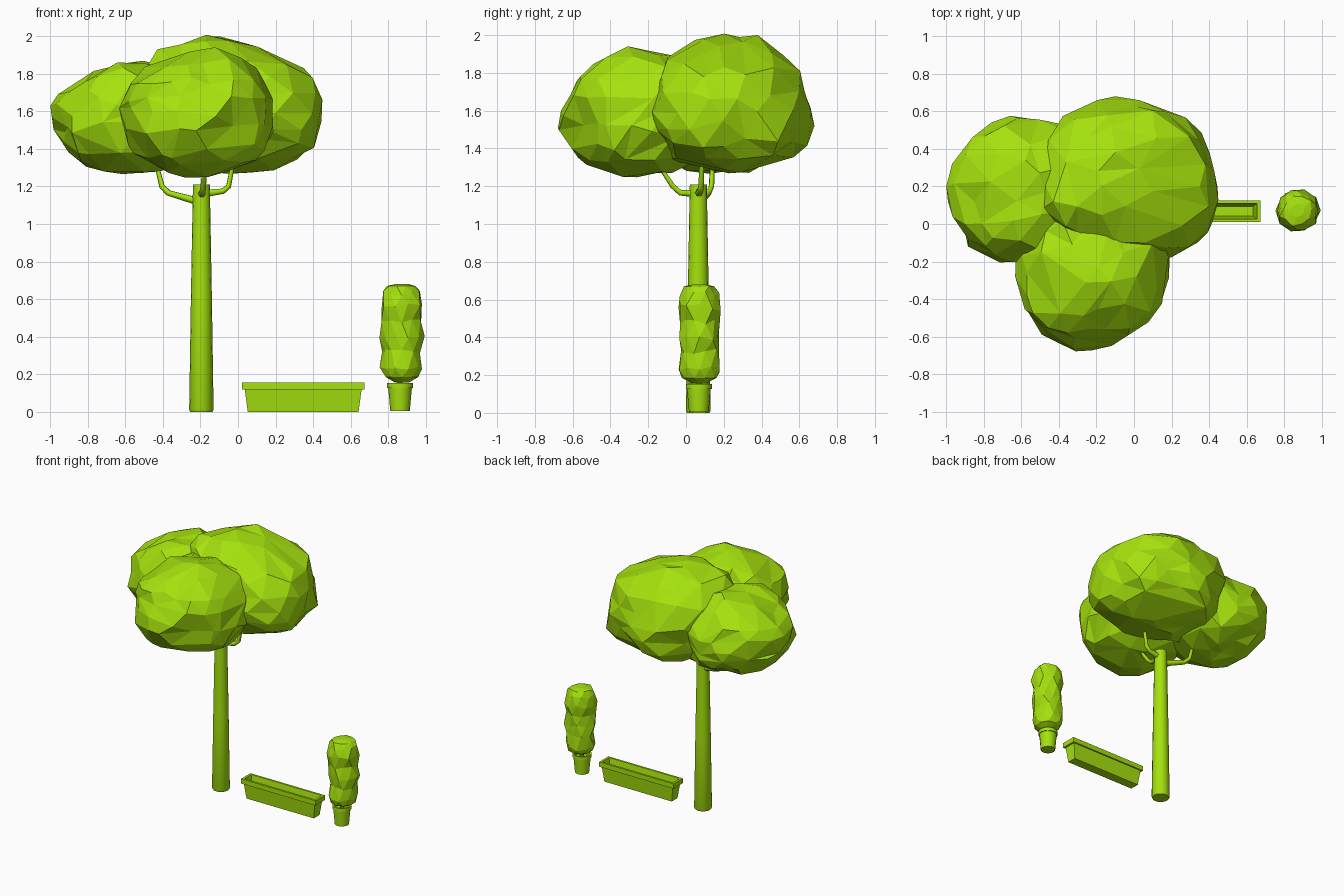
import bpy, bmesh, math, random
from mathutils import Vector, noise

if "Cube" in bpy.data.objects:
    bpy.data.objects.remove(bpy.data.objects["Cube"])

random.seed(4)
green = bpy.data.materials.new("leaf_green")
green.diffuse_color = (0.38, 0.76, 0.004, 1)
green.use_nodes = True
green.node_tree.nodes["Principled BSDF"].inputs["Base Color"].default_value = green.diffuse_color


def finish(name, bm, smooth=False):
    bmesh.ops.recalc_face_normals(bm, faces=bm.faces)
    me = bpy.data.meshes.new(name)
    bm.to_mesh(me)
    bm.free()
    ob = bpy.data.objects.new(name, me)
    bpy.context.collection.objects.link(ob)
    me.materials.append(green)
    if smooth:
        bpy.ops.object.select_all(action='DESELECT')
        ob.select_set(True)
        bpy.context.view_layer.objects.active = ob
        bpy.ops.object.shade_smooth_by_angle(angle=math.radians(35))
    return ob


def loft(name, rings, smooth=False, triangles=False):
    """Skin a stack of equal-sized point rings and cap both ends."""
    bm = bmesh.new()
    loops = [[bm.verts.new(p) for p in ring] for ring in rings]
    n = len(loops[0])
    for a, b in zip(loops, loops[1:]):
        for i in range(n):
            j = (i + 1) % n
            bm.faces.new((a[i], a[j], b[j], b[i]))
    bm.faces.new(loops[0][::-1])
    bm.faces.new(loops[-1])
    if triangles:
        bmesh.ops.triangulate(bm, faces=bm.faces)
    return finish(name, bm, smooth)


def circle(x, y, z, r, n=16, turn=0.0):
    return [(x + r * math.cos(turn + math.tau * i / n),
             y + r * math.sin(turn + math.tau * i / n), z) for i in range(n)]


def rectangle(x, y, z, hx, hy):
    return [(x + sx * hx, y + sy * hy, z)
            for sx, sy in ((-1, -1), (1, -1), (1, 1), (-1, 1))]


def foliage(name, centre, radii, pulls):
    """Faceted ball with lumps, drawn out to a few outline points."""
    bm = bmesh.new()
    bmesh.ops.create_icosphere(bm, subdivisions=3, radius=1)
    c = Vector(centre)
    for v in bm.verts:
        d = v.co.normalized()
        d += 0.05 * Vector([random.uniform(-1, 1) for _ in range(3)])
        boxy = sum(abs(k) ** 2.5 for k in d) ** (-1 / 2.5)
        s = boxy * (0.95 + 0.12 * noise.noise(d * 2.5 + c * 5))
        v.co = c + Vector([d[i] * radii[i] * s for i in range(3)])
    for _ in range(2):
        for p in pulls:
            t = Vector(p)
            v0 = min(bm.verts, key=lambda v: (v.co - c).angle(t - c))
            start = v0.co.copy()
            for v in bm.verts:
                v.co += (t - start) * math.exp(-((v.co - start).length / 0.15) ** 2)
    ob = finish(name, bm)
    ob.modifiers.new("larger_facets", 'DECIMATE').ratio = 0.6


# Tree crown: three overlapping clumps
foliage("left_crown", (-.58, .17, 1.56), (.40, .38, .31), [
    (-1, .2, 1.63), (-.76, .54, 1.55), (-.55, .56, 1.5), (-.8, -.16, 1.5),
    (-.9, -.02, 1.5), (-.74, .2, 1.83), (-.6, .28, 1.86), (-.85, .12, 1.73),
    (-.55, .0, 1.85), (-.9, .15, 1.38), (-.78, .15, 1.29), (-.6, .15, 1.27)])
foliage("front_crown", (-.22, -.25, 1.58), (.41, .42, .33), [
    (-.3, -.68, 1.51), (-.56, -.45, 1.5), (.04, -.5, 1.5), (.18, -.3, 1.5),
    (-.25, -.56, 1.78), (-.12, -.3, 1.94), (-.40, -.22, 1.87),
    (-.2, -.25, 1.25), (-.3, -.62, 1.41), (-.62, -.22, 1.55), (.1, -.1, 1.83),
    (-.38, -.25, 1.28), (0, -.25, 1.30)])
foliage("right_crown", (-.05, .22, 1.62), (.49, .42, .35), [
    (-.1, .68, 1.52), (.38, .42, 1.52), (.44, .2, 1.55), (.42, .02, 1.5),
    (.2, -.18, 1.6), (-.2, .17, 2), (-.1, .38, 2), (.2, .2, 1.9),
    (.35, .2, 1.83), (.38, .2, 1.41), (.2, .2, 1.29), (-.1, .52, 1.34),
    (-.12, .52, 1.89), (-.43, .12, 1.93), (-.48, .3, 1.8)])

# Trunk
TX, TY = -.195, .065
loft("trunk", [circle(TX, TY, z, r) for z, r in
               ((0, .06), (.012, .065), (.6, .056), (1.21, .045))], True)

# Branches
branches = {
    "left_branch": [(TX, TY, 1.115), (-.37, .12, 1.165), (-.405, .135, 1.20), (-.44, .14, 1.34)],
    "right_branch": [(TX, TY, 1.16), (-.08, .075, 1.175), (-.05, .08, 1.20), (-.02, .085, 1.36)],
    "front_branch": [(TX, TY, 1.16), (-.19, -.03, 1.165), (-.185, -.07, 1.20), (-.175, -.15, 1.32)],
}
for name, pts in branches.items():
    cu = bpy.data.curves.new(name, 'CURVE')
    cu.dimensions = '3D'
    cu.bevel_depth = .017
    cu.bevel_resolution = 1
    cu.use_fill_caps = True
    sp = cu.splines.new('POLY')
    sp.points.add(len(pts) - 1)
    for q, p, r in zip(sp.points, pts, (1.4, 1, .9, .65)):
        q.co = (*p, 1)
        q.radius = r
    cu.materials.append(green)
    bpy.context.collection.objects.link(bpy.data.objects.new(name, cu))

# Planter box, hollow with a stepped rim
loft("planter_box", [rectangle(.347, .068, z, hx, hy) for z, hx, hy in (
    (0, .295, .036), (.118, .311, .047), (.118, .326, .058), (.156, .326, .058),
    (.156, .309, .042), (.118, .300, .036), (.025, .286, .026))])

# Plant pot with soil and stem
PX, PY = .863, .068
loft("plant_pot", [circle(PX, PY, z, r) for z, r in (
    (.005, .052), (.127, .063), (.127, .069), (.154, .069),
    (.154, .056), (.125, .054))], True)
loft("shrub_stem", [circle(PX, PY, z, r, 8) for z, r in ((.12, .014), (.25, .012))], True)

# Shrub: lumpy faceted column
rings = []
profile = ((.155, .035), (.185, .088), (.23, .110), (.32, .104), (.40, .113),
           (.48, .106), (.56, .113), (.63, .100), (.670, .082), (.68, .035))
for k, (z, r) in enumerate(profile):
    ring = []
    for x, y, _ in circle(0, 0, 0, r, 10, (k % 2) * math.pi / 10):
        s = random.uniform(.88, 1.08)
        wobble = random.uniform(-.018, .018) if 1 < k < 8 else 0
        ring.append((.872 + x * s, .072 + y * s, z + wobble))
    rings.append(ring)
loft("shrub_leaves", rings, triangles=True)
